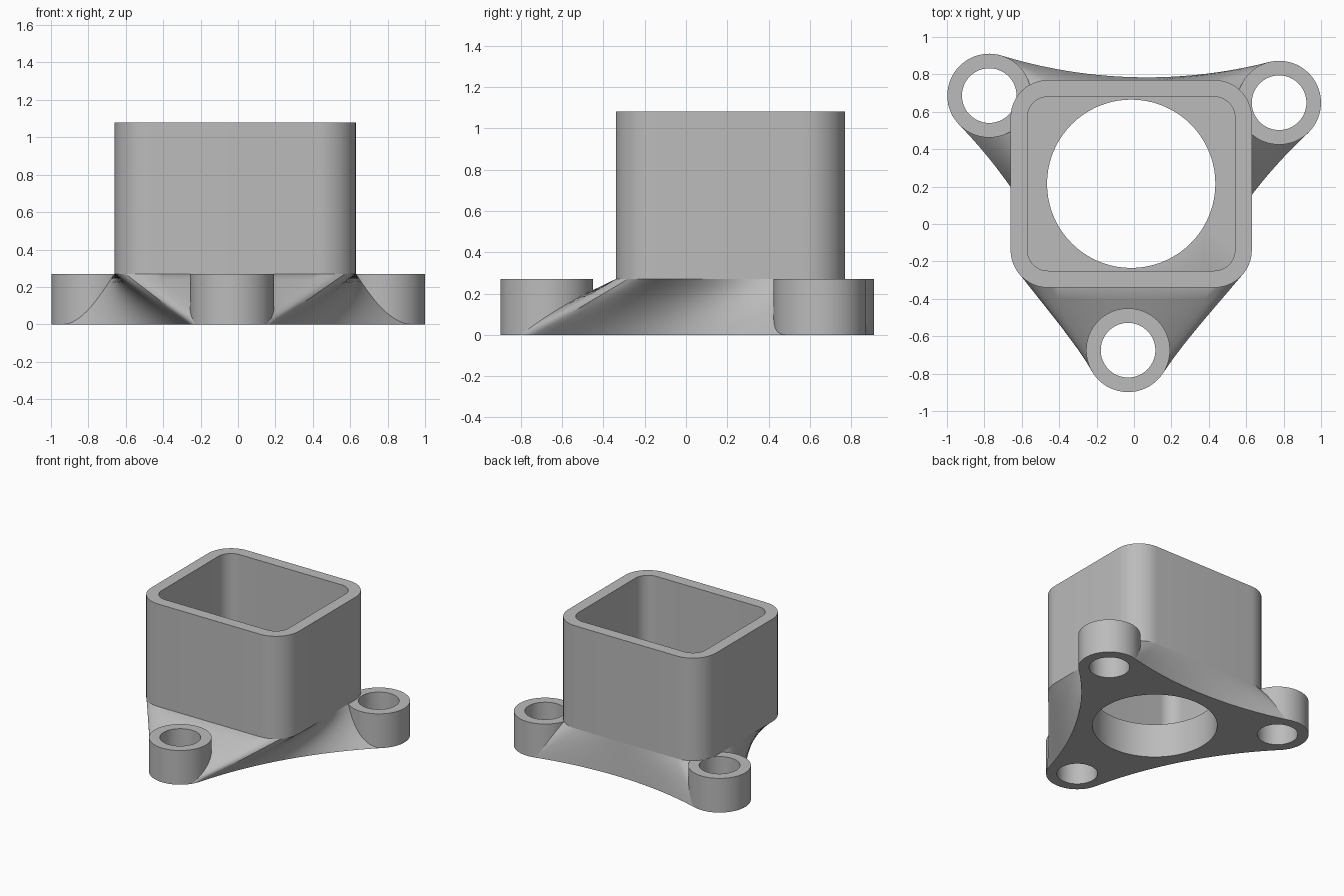
import bpy, bmesh
from math import cos, sin, radians, sqrt, atan2, degrees
from mathutils import Vector

cube = bpy.data.objects.get("Cube")
if cube:
    bpy.data.objects.remove(cube, do_unlink=True)

grey = bpy.data.materials.new("plain grey")
grey.use_nodes = True
grey.diffuse_color = (0.5, 0.5, 0.5, 1)
grey.node_tree.nodes["Principled BSDF"].inputs["Base Color"].default_value = (0.5, 0.5, 0.5, 1)

CENTRE = Vector((-0.01, 0.22))
REACH, LOBE, BOLT = 0.895, 0.224, 0.146    # boss distance, boss radius, hole radius
WAIST = 0.565                              # centre to middle of each concave side
DECK, TOP = 0.27, 1.08
ANGLES = [-91.4, 28.6, 148.6]


def direction(a):
    return Vector((cos(radians(a)), sin(radians(a))))


def arc(c, r, a0, a1, n):
    return [c + r * direction(a0 + (a1 - a0) * i / n) for i in range(n + 1)]


def at(points, z):
    return [(p.x, p.y, z) for p in points]


def skin(bm, rings, loop=False):
    """Bridge matching rings; cap the ends unless the section loops round."""
    vs = [[bm.verts.new(p) for p in ring] for ring in rings]
    n = len(vs[0])
    for a, b in zip(vs, vs[1:] + (vs[:1] if loop else [])):
        for i in range(n):
            j = (i + 1) % n
            bm.faces.new((a[i], a[j], b[j], b[i]))
    if not loop:
        bm.faces.new(vs[0][::-1])
        bm.faces.new(vs[-1])


def finish(name, bm):
    bmesh.ops.recalc_face_normals(bm, faces=bm.faces)
    mesh = bpy.data.meshes.new(name)
    bm.to_mesh(mesh)
    bm.free()
    mesh.materials.append(grey)
    ob = bpy.data.objects.new(name, mesh)
    bpy.context.collection.objects.link(ob)
    return ob


def smooth(ob):
    bpy.ops.object.select_all(action='DESELECT')
    ob.select_set(True)
    bpy.context.view_layer.objects.active = ob
    bpy.ops.object.shade_smooth_by_angle(angle=radians(30))


def resample(points, n):
    """n points evenly spaced along a path, leaving out its end."""
    lengths = [(b - a).length for a, b in zip(points, points[1:])]
    out, k, done = [], 0, 0.0
    for i in range(n):
        want = sum(lengths) * i / n
        while done + lengths[k] < want:
            done += lengths[k]
            k += 1
        out.append(points[k].lerp(points[k + 1], (want - done) / lengths[k]))
    return out


# Rounded rectangle of the tube
X0, X1, Y0, Y1, WALL, ROUND = -0.66, 0.63, -0.34, 0.77, 0.09, 0.2


def corner(x, y, a0, a1, r=ROUND):
    c = Vector((X1 - ROUND if x > 0 else X0 + ROUND, Y1 - ROUND if y > 0 else Y0 + ROUND))
    return arc(c, r, a0, a1, 12)


def rounded_rect(r):
    return (corner(1, 1, 0, 90, r) + corner(-1, 1, 90, 180, r)
            + corner(-1, -1, 180, 270, r) + corner(1, -1, 270, 360, r))


# Square tube
outer, inner = rounded_rect(ROUND), rounded_rect(ROUND - WALL)
bm = bmesh.new()
skin(bm, [at(outer, DECK), at(outer, TOP), at(inner, TOP), at(inner, DECK)], loop=True)
smooth(finish("square_tube", bm))

# Foot outline: three lobes joined by concave arcs
half, side = REACH / 2, REACH * sqrt(3) / 2
dist = (half ** 2 + side ** 2 - (WAIST - LOBE) ** 2) / (2 * (half - WAIST + LOBE))
hollow = dist - WAIST
phi = degrees(atan2(dist * sqrt(3) / 2, dist / 2 - REACH))
bosses = [CENTRE + REACH * direction(a) for a in ANGLES]
N = 28
foot = []
for a, c in zip(ANGLES, bosses):
    foot += arc(c, LOBE, a - phi, a + phi, N)[:-1]
    foot += arc(CENTRE + dist * direction(a + 60), hollow, a + phi + 180, a + 300 - phi, N)[:-1]

# Tube outline split into the paths that meet each lobe and arc
fl, fr = corner(-1, -1, 180, 270), corner(1, -1, 270, 360)
br, bl = corner(1, 1, 0, 90), corner(-1, 1, 90, 180)
paths = [fl[6:] + fr[:7], fr[6:] + br[:1], br, [br[-1], bl[0]], bl, [bl[-1]] + fl[:7]]
rim = [p for path in paths for p in resample(path, N)]

# Flared base blending the foot into the tube
bm = bmesh.new()
STEPS = 8
skin(bm, [at([f.lerp(r, k / STEPS) for f, r in zip(foot, rim)], DECK * k / STEPS)
          for k in range(STEPS + 1)])
base = finish("flared_base", bm)

# Cutter for the bolt holes and the central opening
bm = bmesh.new()
for c, r in [(b, BOLT) for b in bosses] + [(Vector((-0.015, 0.215)), 0.45)]:
    ring = arc(c, r, 0, 360, 72)[:-1]
    skin(bm, [at(ring, -0.1), at(ring, DECK + 0.1)])
cutter = finish("hole_cutter", bm)
cutter.hide_render = True
mod = base.modifiers.new("holes", 'BOOLEAN')
mod.operation, mod.solver, mod.object = 'DIFFERENCE', 'EXACT', cutter
bpy.ops.object.select_all(action='DESELECT')
base.select_set(True)
bpy.context.view_layer.objects.active = base
bpy.ops.object.modifier_apply(modifier="holes")
bpy.data.objects.remove(cutter, do_unlink=True)
smooth(base)

# Mounting bosses
for name, c in zip(("front_boss", "left_boss", "right_boss"), bosses):
    bm = bmesh.new()
    wide, hole = (arc(c, r, 0, 360, 72)[:-1] for r in (LOBE, BOLT))
    skin(bm, [at(wide, 0), at(wide, DECK), at(hole, DECK), at(hole, 0)], loop=True)
    smooth(finish(name, bm))
